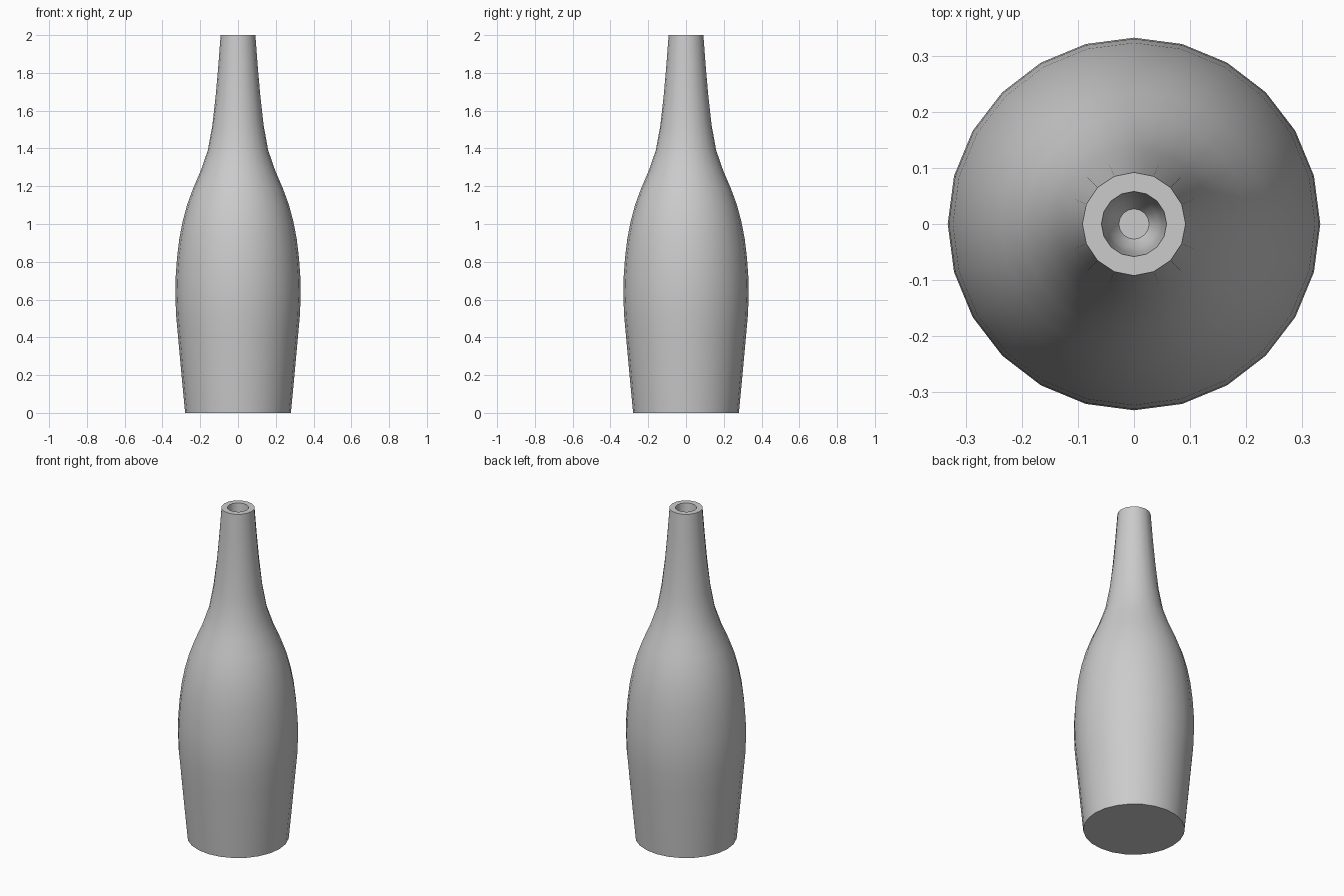
import bpy, bmesh, math

cube = bpy.data.objects.get("Cube")
if cube:
    bpy.data.objects.remove(cube)

glaze = bpy.data.materials.new("grey_glaze")
glaze.use_nodes = True
colour = (0.6, 0.6, 0.6, 1)
glaze.diffuse_color = colour
glaze.node_tree.nodes["Principled BSDF"].inputs["Base Color"].default_value = colour


def ring(bm, radius, z, sides):
    return [bm.verts.new((radius * math.cos(2 * math.pi * i / sides),
                          radius * math.sin(2 * math.pi * i / sides), z))
            for i in range(sides)]


def bridge(bm, low, high):
    n = len(low)
    for i in range(n):
        j = (i + 1) % n
        bm.faces.new((low[i], low[j], high[j], high[i]))


def step_down(bm, low, high):
    # Joins three sides below to two sides above
    for k in range(len(low) // 3):
        a = [low[(3 * k + i) % len(low)] for i in range(4)]
        b = [high[(2 * k + i) % len(high)] for i in range(3)]
        bm.faces.new((a[0], a[1], b[1], b[0]))
        bm.faces.new((a[1], a[2], b[1]))
        bm.faces.new((a[2], a[3], b[2], b[1]))


# Outer profile (radius, height): wide body, then slender neck
body = [(0.28, 0), (0.299, 0.2), (0.317, 0.4), (0.328, 0.52), (0.332, 0.63),
        (0.33, 0.72), (0.323, 0.82), (0.311, 0.92), (0.294, 1.01),
        (0.27, 1.1), (0.237, 1.19), (0.198, 1.28), (0.16, 1.39), (0.136, 1.52)]
# Neck, mouth rim and tapering hole with a rounded bottom
neck = [(0.118, 1.68), (0.104, 1.84), (0.092, 2), (0.058, 2),
        (0.052, 1.93), (0.044, 1.86), (0.027, 1.83)]

bm = bmesh.new()
body_rings = [ring(bm, r, z, 24) for r, z in body]
neck_rings = [ring(bm, r, z, 16) for r, z in neck]
for rings in (body_rings, neck_rings):
    for low, high in zip(rings, rings[1:]):
        bridge(bm, low, high)
step_down(bm, body_rings[-1], neck_rings[0])
bm.faces.new(list(reversed(body_rings[0])))
bm.faces.new(neck_rings[-1])
bmesh.ops.recalc_face_normals(bm, faces=bm.faces)

mesh = bpy.data.meshes.new("bottle")
bm.to_mesh(mesh)
bm.free()
mesh.materials.append(glaze)
bottle = bpy.data.objects.new("bottle", mesh)
bpy.context.collection.objects.link(bottle)

# Smooth sides, crisp rim and base
bpy.ops.object.select_all(action="DESELECT")
bottle.select_set(True)
bpy.context.view_layer.objects.active = bottle
bpy.ops.object.shade_smooth_by_angle(angle=math.radians(50))
